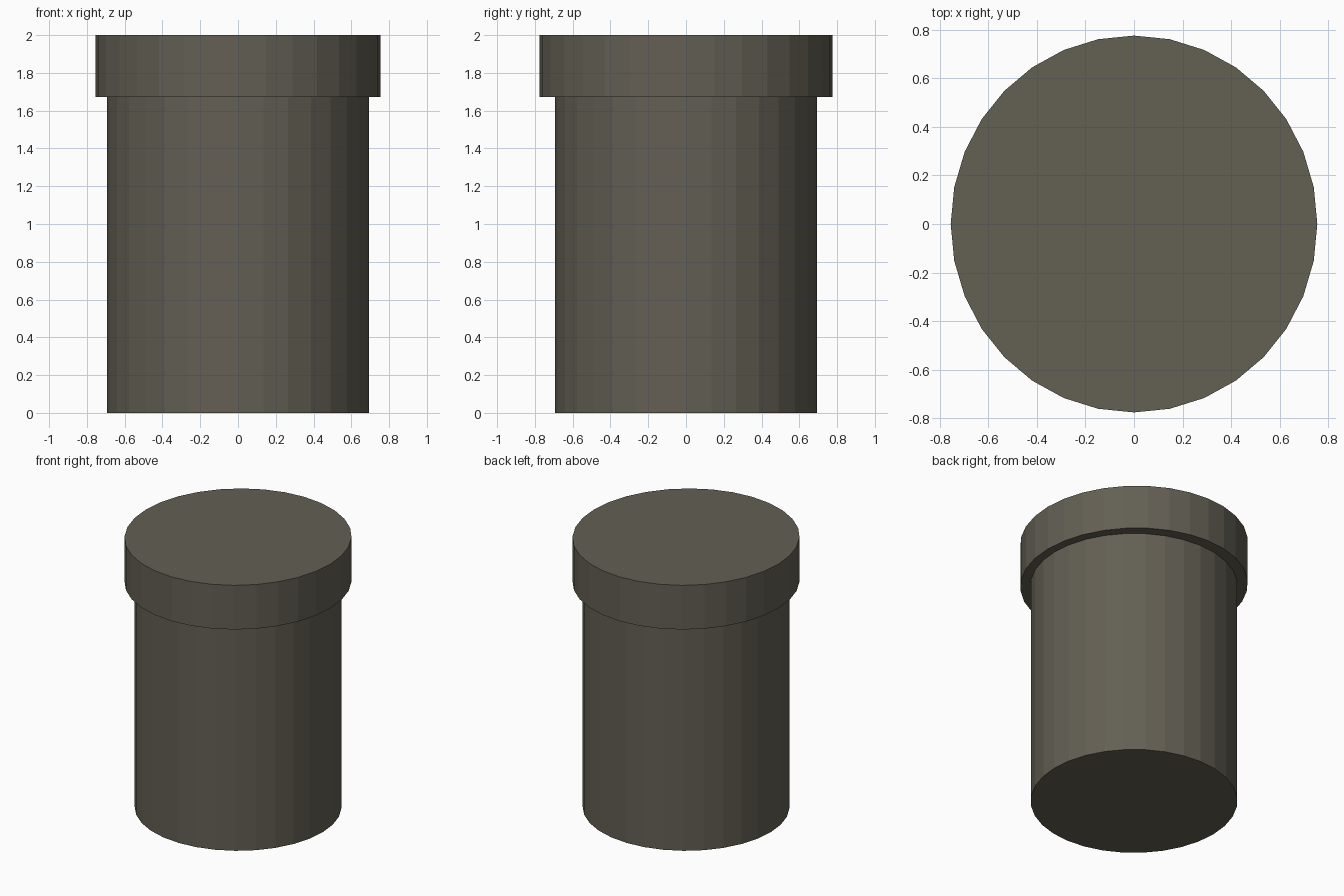
import bpy

if "Cube" in bpy.data.objects:
    bpy.data.objects.remove(bpy.data.objects["Cube"])


def material(name, color):
    mat = bpy.data.materials.new(name)
    mat.diffuse_color = color
    mat.use_nodes = True
    mat.node_tree.nodes["Principled BSDF"].inputs["Base Color"].default_value = mat.diffuse_color
    return mat


def drum(name, rx, ry, z0, z1, mat):
    """Flat-shaded 32-sided elliptical drum between two heights."""
    bpy.ops.mesh.primitive_cylinder_add(
        vertices=32, radius=1, depth=z1 - z0, location=(0, 0, (z0 + z1) / 2))
    obj = bpy.context.object
    obj.name = name
    obj.scale = (rx, ry, 1)
    bpy.ops.object.transform_apply(location=False, rotation=False, scale=True)
    obj.data.materials.append(mat)
    return obj


olive_grey = material("olive_grey", (0.125, 0.115, 0.088, 1))

# Container body
drum("body", 0.694, 0.694, 0.0, 1.673, olive_grey)
# Overhanging lid, slightly deeper than wide
drum("lid", 0.755, 0.776, 1.673, 2.0, olive_grey)
